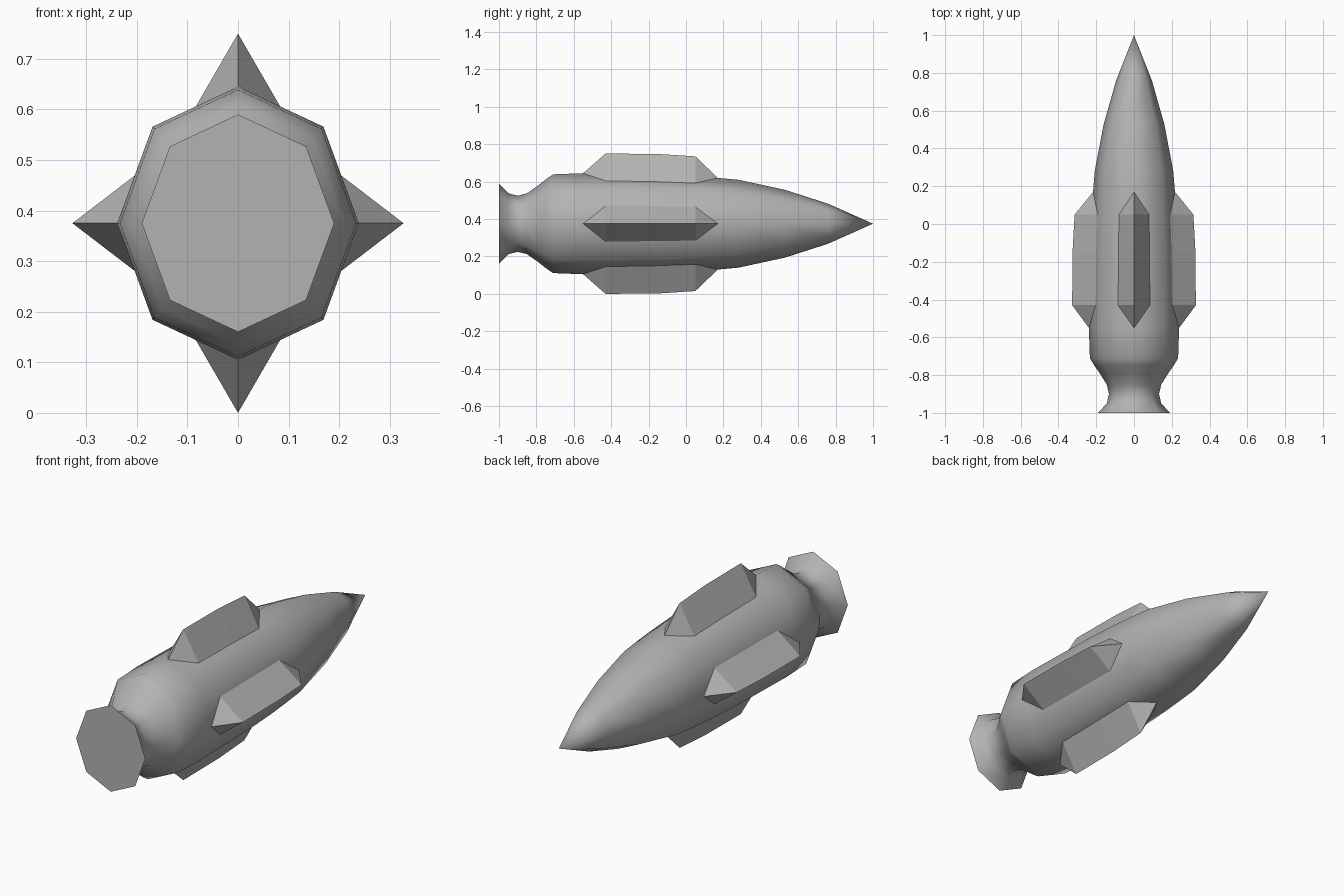
import bpy, bmesh
from math import sin, cos, pi, radians

if "Cube" in bpy.data.objects:
    bpy.data.objects.remove(bpy.data.objects["Cube"])

CZ = 0.375            # height of the long axis
XS = 0.885            # hull is slightly narrower than tall
SIDES = 8

grey = bpy.data.materials.new("dark_grey")
grey.diffuse_color = (0.45, 0.45, 0.45, 1)
grey.use_nodes = True
grey.node_tree.nodes["Principled BSDF"].inputs["Base Color"].default_value = grey.diffuse_color

# (y, radius) along the hull, tail to nose
PROFILE = [(-1.0, 0.215), (-0.95, 0.163), (-0.90, 0.150), (-0.85, 0.163),
           (-0.79, 0.205), (-0.75, 0.237), (-0.71, 0.264), (-0.55, 0.270),
           (-0.15, 0.263), (0.05, 0.254), (0.17, 0.245), (0.28, 0.235),
           (0.53, 0.181), (0.76, 0.107)]


def point(bm, y, r, a, xs=XS):
    return bm.verts.new((r * xs * sin(a), y, CZ + r * cos(a)))


def finish(bm, name):
    bmesh.ops.recalc_face_normals(bm, faces=bm.faces)
    me = bpy.data.meshes.new(name)
    bm.to_mesh(me)
    bm.free()
    me.materials.append(grey)
    ob = bpy.data.objects.new(name, me)
    bpy.context.collection.objects.link(ob)
    return ob


# Hull: octagonal body of revolution with flat tail cap and pointed nose
bm = bmesh.new()
rings = [[point(bm, y, r, 2 * pi * i / SIDES) for i in range(SIDES)]
         for y, r in PROFILE]
tip = bm.verts.new((0, 1.0, CZ))
bm.faces.new(rings[0])
for i in range(SIDES):
    j = (i + 1) % SIDES
    for a, b in zip(rings, rings[1:]):
        bm.faces.new((a[i], a[j], b[j], b[i]))
    bm.faces.new((rings[-1][i], rings[-1][j], tip))
hull = finish(bm, "hull")
bpy.context.view_layer.objects.active = hull
hull.select_set(True)
bpy.ops.object.shade_smooth_by_angle(angle=radians(60))

# Four ridged fins: (y, ridge radius, hull radius) per station
STATIONS = [(-0.43, 0.375, 0.269), (-0.15, 0.373, 0.263), (0.05, 0.360, 0.254)]
MID = cos(pi / SIDES)
for n, name in enumerate(["top_fin", "right_fin", "bottom_fin", "left_fin"]):
    a = n * pi / 2
    half = pi / SIDES
    bm = bmesh.new()
    tail = point(bm, -0.55, 0.270, a)
    nose = point(bm, 0.17, 0.245, a)
    rows = [(point(bm, y, h * MID, a - half), point(bm, y, ridge, a, 0.873),
             point(bm, y, h * MID, a + half)) for y, ridge, h in STATIONS]
    for k in (0, 1):
        bm.faces.new((tail, rows[0][k], rows[0][k + 1]))
        bm.faces.new((nose, rows[-1][k + 1], rows[-1][k]))
        for p, q in zip(rows, rows[1:]):
            bm.faces.new((p[k], q[k], q[k + 1], p[k + 1]))
    # closed underside, hidden inside the hull
    core = [point(bm, y, r * 0.9, a) for y, r in ((-0.43, 0.269), (0.05, 0.254))]
    bm.faces.new((tail, rows[0][0], core[0]))
    bm.faces.new((tail, core[0], rows[0][2]))
    bm.faces.new((nose, core[1], rows[-1][0]))
    bm.faces.new((nose, rows[-1][2], core[1]))
    bm.faces.new((rows[0][0], rows[1][0], rows[2][0], core[1], core[0]))
    bm.faces.new((rows[0][2], core[0], core[1], rows[2][2], rows[1][2]))
    finish(bm, name)
